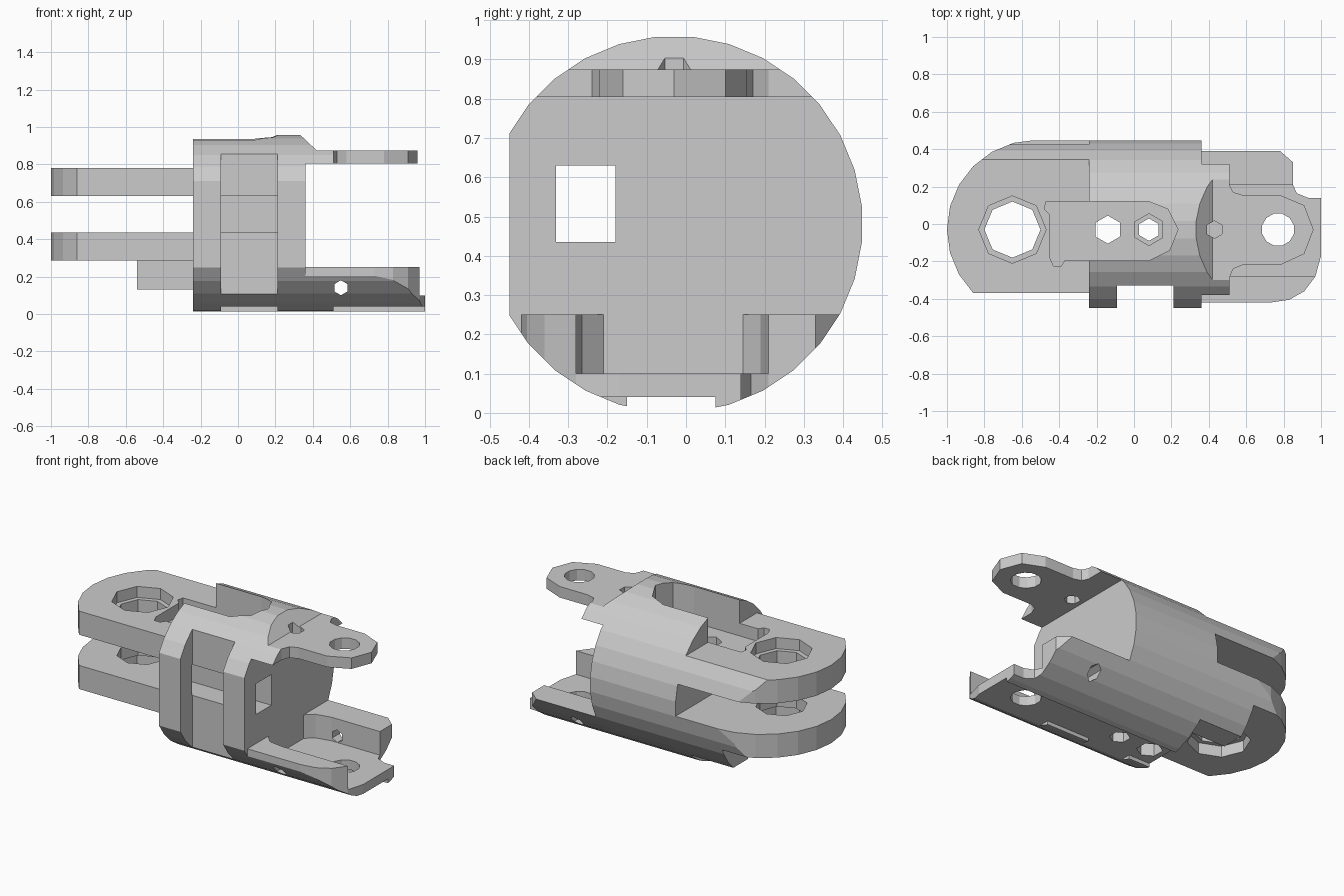
import bpy, bmesh, math

if "Cube" in bpy.data.objects:
    bpy.data.objects.remove(bpy.data.objects["Cube"])

CY, CZ, R = -0.03, 0.48, 0.48   # axis of the round envelope


def prism(name, pts, lo, hi, axis='z'):
    """Extrude a 2D profile along an axis (z: x,y  y: x,z  x: y,z)."""
    place = {'z': lambda a, b, h: (a, b, h),
             'y': lambda a, b, h: (a, h, b),
             'x': lambda a, b, h: (h, a, b)}[axis]
    bm = bmesh.new()
    bot = [bm.verts.new(place(a, b, lo)) for a, b in pts]
    top = [bm.verts.new(place(a, b, hi)) for a, b in pts]
    n = len(pts)
    bm.faces.new(bot)
    bm.faces.new(top)
    for i in range(n):
        j = (i + 1) % n
        bm.faces.new((bot[i], bot[j], top[j], top[i]))
    bmesh.ops.recalc_face_normals(bm, faces=bm.faces)
    me = bpy.data.meshes.new(name)
    bm.to_mesh(me)
    bm.free()
    ob = bpy.data.objects.new(name, me)
    bpy.context.collection.objects.link(ob)
    return ob


def ngon(a, b, r, n, turn=0.0):
    return [(a + r * math.cos(2 * math.pi * (i + turn) / n),
             b + r * math.sin(2 * math.pi * (i + turn) / n)) for i in range(n)]


def box(name, x0, x1, y0, y1, z0, z1):
    return prism(name, [(x0, y0), (x1, y0), (x1, y1), (x0, y1)], z0, z1)


def combine(target, tool, op):
    """Apply a boolean and remove the helper."""
    tool.hide_render = True
    mod = target.modifiers.new(op, 'BOOLEAN')
    mod.operation, mod.object, mod.solver = op, tool, 'EXACT'
    dg = bpy.context.evaluated_depsgraph_get()
    me = bpy.data.meshes.new_from_object(target.evaluated_get(dg))
    target.modifiers.clear()
    target.data = me
    bpy.data.objects.remove(tool)


# Central body
link = box("joint_link", -0.24, 0.36, -0.45, 0.6, -0.05, 1.0)

# Rounded fork prongs on the left
arc = [(-0.52 + 0.48 * math.cos(math.radians(d)), CY + 0.48 * math.sin(math.radians(d)))
       for d in range(90, 226, 15)]
fork = [(-0.1, -0.37), (-0.1, 0.45)] + arc + [(-0.86, -0.37)]
for z0, z1 in ((0.63, 0.78), (0.285, 0.435)):
    combine(link, prism("prong", fork, z0, z1), 'UNION')

# Stop block under the lower prong
combine(link, box("stop_block", -0.54, -0.1, 0.15, 0.6, 0.13, 0.35), 'UNION')

# Upper tab on the right
upper = [(0.2, 0.4), (0.51, 0.4), (0.51, 0.21), (0.53, 0.17), (0.58, 0.155), (0.78, 0.155),
         (0.91, 0.1), (0.96, CY), (0.91, -0.16), (0.78, -0.22), (0.58, -0.22),
         (0.53, -0.24), (0.51, -0.29), (0.51, -0.42), (0.2, -0.42)]
combine(link, prism("upper_tab", upper, 0.805, 1.0), 'UNION')

# Lower tray on the right
tray = [(0.2, -0.42), (0.73, -0.42), (0.83, -0.405), (0.91, -0.36), (0.97, -0.28),
        (1.0, -0.17), (1.0, 0.14), (0.93, 0.14), (0.87, 0.165), (0.85, 0.21),
        (0.85, 0.33), (0.77, 0.40), (0.2, 0.40)]
combine(link, prism("lower_tray", tray, -0.05, 0.25), 'UNION')

# Trim everything to the round envelope
combine(link, prism("envelope", ngon(CY, CZ, R, 32, 0.5), -1.2, 1.2, 'x'), 'INTERSECT')

pocket = [(-0.47, 0.12), (0.08, 0.12), (0.18, 0.08), (0.235, CY), (0.19, -0.14), (0.08, -0.195),
          (-0.37, -0.195), (-0.39, -0.225), (-0.43, -0.225), (-0.45, -0.18),
          (-0.45, 0.05), (-0.48, 0.08)]
tray_well = [(0.36, -0.21), (0.41, -0.265), (0.51, -0.28), (1.1, -0.28), (1.1, 0.21),
             (0.51, 0.21), (0.41, 0.19), (0.36, 0.145)]
slope = [(0.22, 1.064), (0.42, 0.875), (1.1, 0.875), (1.1, 1.064)]

cuts = [
    prism("slope_cut", slope, -1, 1, 'y'),
    prism("tray_well", tray_well, 0.1, 0.4),
    prism("top_pocket", pocket, 0.70, 1.1),
    box("front_notch", -0.09, 0.21, -0.6, -0.33, -0.1, 1.1),
    box("side_channel", -0.5, 0.6, -0.331, -0.18, 0.435, 0.63),
    box("bottom_channel", -1.1, 1.1, -0.15, 0.075, -0.1, 0.04),
    box("rim_gap", -0.09, 0.21, -0.6, -0.1, -0.1, 0.04),
    box("rim_end", 0.51, 1.1, -0.6, -0.1, -0.1, 0.04),
    # Pivot holes with recesses on the outer prong faces
    prism("pivot_hole", ngon(-0.65, CY, 0.15, 8), -0.1, 1.1),
    prism("pivot_recess_top", ngon(-0.65, CY, 0.18, 8), 0.71, 0.9),
    prism("pivot_recess_bottom", ngon(-0.65, CY, 0.18, 8), 0.1, 0.355),
    prism("tab_hole", ngon(0.77, CY, 0.088, 12, 0.5), -0.1, 1.1),
    # Hexagonal screw holes
    prism("screw_hole_a", ngon(-0.14, CY, 0.075, 6, 0.5), -0.1, 1.1),
    prism("screw_hole_b", ngon(0.08, CY, 0.06, 6, 0.5), -0.1, 1.1),
    prism("screw_head_b", ngon(0.08, CY, 0.085, 6, 0.5), 0.6, 1.1),
    prism("tab_screw", ngon(0.43, CY, 0.047, 6, 0.5), 0.7, 1.1),
    prism("tray_screw", ngon(0.55, 0.14, 0.04, 6, 0.5), -1, 1, 'y'),
]
for c in cuts:
    combine(link, c, 'DIFFERENCE')
